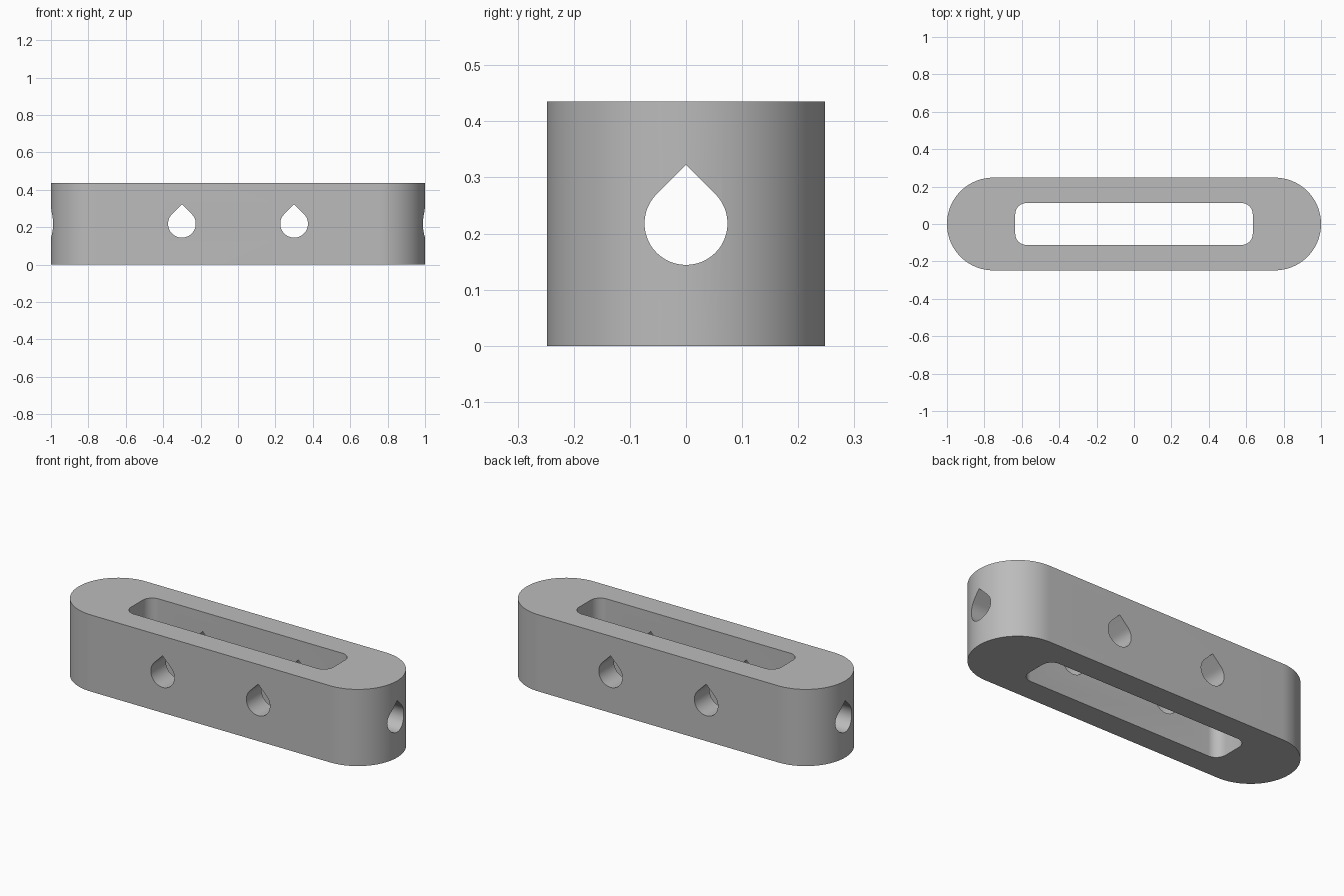
import bpy
import bmesh
import math
from mathutils import Matrix, Vector

HEIGHT = 0.435
HALF_WIDTH = 0.248

if "Cube" in bpy.data.objects:
    bpy.data.objects.remove(bpy.data.objects["Cube"], do_unlink=True)

# Single grey material
grey = bpy.data.materials.new("plain_grey")
grey.use_nodes = True
colour = (0.5, 0.5, 0.5, 1)
grey.diffuse_color = colour
grey.node_tree.nodes["Principled BSDF"].inputs["Base Color"].default_value = colour


def arc(cx, cy, radius, start, end, steps):
    angles = [math.radians(start + (end - start) * i / steps) for i in range(steps + 1)]
    return [(cx + radius * math.cos(a), cy + radius * math.sin(a)) for a in angles]


def rounded_rectangle(half_x, half_y, radius, steps):
    x, y = half_x - radius, half_y - radius
    points = []
    for i, (sx, sy) in enumerate([(1, 1), (-1, 1), (-1, -1), (1, -1)]):
        points += arc(sx * x, sy * y, radius, 90 * i, 90 * i + 90, steps)
    return points


def prism(name, outline, bottom, top, matrix=Matrix()):
    bm = bmesh.new()
    face = bm.faces.new([bm.verts.new((x, y, bottom)) for x, y in outline])
    result = bmesh.ops.extrude_face_region(bm, geom=[face])
    moved = [v for v in result["geom"] if isinstance(v, bmesh.types.BMVert)]
    bmesh.ops.translate(bm, verts=moved, vec=Vector((0, 0, top - bottom)))
    bmesh.ops.remove_doubles(bm, verts=bm.verts, dist=0.0001)
    bmesh.ops.transform(bm, matrix=matrix, verts=bm.verts)
    bmesh.ops.recalc_face_normals(bm, faces=bm.faces)
    mesh = bpy.data.meshes.new(name)
    bm.to_mesh(mesh)
    bm.free()
    mesh.materials.append(grey)
    obj = bpy.data.objects.new(name, mesh)
    bpy.context.collection.objects.link(obj)
    return obj


# Stadium-shaped body
body = prism("slotted_body", rounded_rectangle(1, HALF_WIDTH, HALF_WIDTH, 24), 0, HEIGHT)

# Long vertical slot
cutters = [prism("slot_cutter", rounded_rectangle(0.635, 0.112, 0.06, 10), -0.1, HEIGHT + 0.1)]

# Teardrop holes: two across the body, one along it
teardrop = arc(0, 0, 0.074, 135, 405, 36) + [(0, 0.105)]
upright = Matrix.Rotation(math.radians(90), 4, "X")
for x in (-0.3, 0.3):
    place = Matrix.Translation((x, 0, 0.218)) @ upright
    cutters.append(prism("cross_hole_cutter", teardrop, -0.5, 0.5, place))
place = Matrix.Translation((0, 0, 0.218)) @ Matrix.Rotation(math.radians(90), 4, "Z") @ upright
cutters.append(prism("long_hole_cutter", teardrop, -1.2, 1.2, place))

# Cut the openings
bpy.ops.object.select_all(action="DESELECT")
bpy.context.view_layer.objects.active = body
body.select_set(True)
for cutter in cutters:
    cutter.hide_render = True
    cut = body.modifiers.new("cut", "BOOLEAN")
    cut.operation = "DIFFERENCE"
    cut.solver = "EXACT"
    cut.object = cutter
    bpy.ops.object.modifier_apply(modifier=cut.name)
    bpy.data.objects.remove(cutter, do_unlink=True)

bpy.ops.object.shade_smooth_by_angle(angle=math.radians(30))
